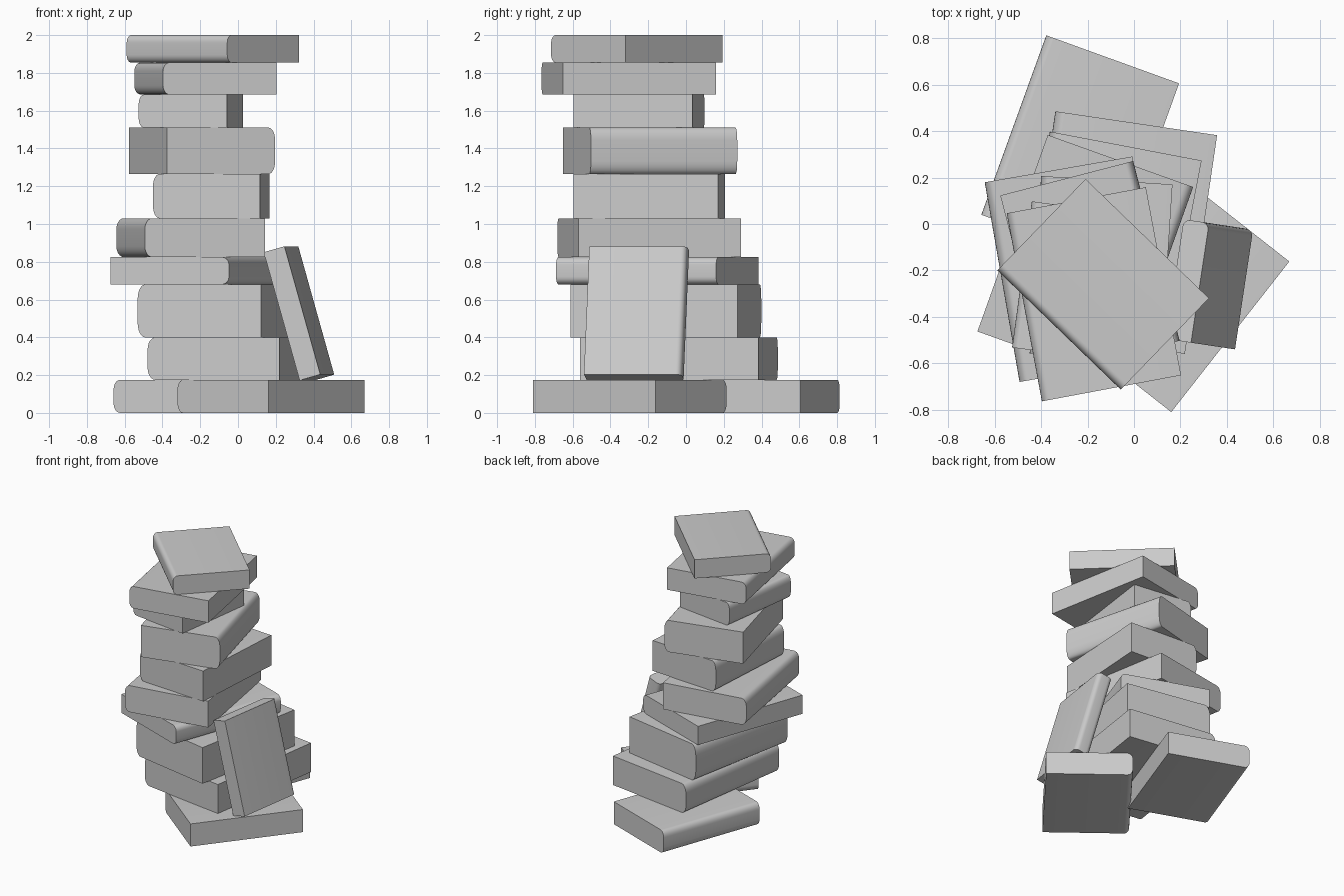
import bpy
import bmesh
from math import radians, sin, cos, pi

# Remove the default cube only
cube = bpy.data.objects.get("Cube")
if cube:
    bpy.data.objects.remove(cube, do_unlink=True)

# One plain grey for every book
GREY = (0.6, 0.6, 0.6, 1.0)
grey = bpy.data.materials.new("plain grey")
grey.use_nodes = True
grey.diffuse_color = GREY
grey.node_tree.nodes["Principled BSDF"].inputs["Base Color"].default_value = GREY

WIDTH_RATIO = 0.74   # cover width relative to spine length
SPINE_DEPTH = 0.06   # how far the rounding reaches into the cover
SPINE_ROUND = 0.28   # how much of the thickness each rounded edge takes
STEPS = 6


def cross_section(width, thickness):
    """Book outline seen along the spine: square fore edge, rounded spine at -x."""
    half_w, half_t = width / 2, thickness / 2
    depth, rise = width * SPINE_DEPTH, thickness * SPINE_ROUND
    upper = []
    for i in range(STEPS + 1):
        a = pi / 2 * i / STEPS
        upper.append((-half_w + depth - depth * sin(a),
                      half_t - rise + rise * cos(a)))
    lower = [(x, -z) for x, z in reversed(upper)]
    return [(half_w, half_t)] + upper + lower + [(half_w, -half_t)]


def add_book(name, location, length, thickness, turn, tilt=0):
    """Extrude the cross-section along the spine and place the book."""
    bm = bmesh.new()
    outline = cross_section(length * WIDTH_RATIO, thickness)
    end = bm.faces.new([bm.verts.new((x, -length / 2, z)) for x, z in outline])
    result = bmesh.ops.extrude_face_region(bm, geom=[end], use_keep_orig=True)
    moved = [v for v in result["geom"] if isinstance(v, bmesh.types.BMVert)]
    bmesh.ops.translate(bm, verts=moved, vec=(0, length, 0))
    bmesh.ops.recalc_face_normals(bm, faces=bm.faces)

    mesh = bpy.data.meshes.new(name)
    bm.to_mesh(mesh)
    bm.free()
    mesh.materials.append(grey)
    book = bpy.data.objects.new(name, mesh)
    bpy.context.collection.objects.link(book)
    book.location = location
    book.rotation_euler = (radians(tilt), 0, radians(turn))

    # Smooth spine, crisp cover edges
    bpy.ops.object.select_all(action="DESELECT")
    book.select_set(True)
    bpy.context.view_layer.objects.active = book
    bpy.ops.object.shade_smooth_by_angle(angle=radians(35))
    return book


# Stack from the bottom up: centre x, centre y, length, thickness, turn
stack = [
    (0.175, -0.298, 0.825, 0.175, -38.1),
    (-0.06, -0.037, 0.953, 0.225, -8.4),
    (-0.12, -0.106, 0.9, 0.28, -10.8),
    (-0.21, -0.152, 0.9, 0.145, 160.3),
    (-0.25, -0.195, 0.874, 0.205, 9.9),
    (-0.142, -0.194, 0.767, 0.235, -3.7),
    (-0.19, -0.19, 0.8, 0.245, 194.5),
    (-0.25, -0.249, 0.636, 0.175, -7.7),
    (-0.173, -0.303, 0.825, 0.17, 10.6),
    (-0.133, -0.26, 0.74, 0.145, 46),
]
base = 0
for number, (x, y, length, thickness, turn) in enumerate(stack, start=1):
    add_book(f"stacked_book_{number}", (x, y, base + thickness / 2),
             length, thickness, turn)
    base += thickness

# Second book on the ground, at the back
add_book("rear_ground_book", (-0.232, 0.323, 0.0875), 0.823, 0.175, -19.9)

# Book leaning against the side of the stack
add_book("leaning_book", (0.325, -0.26, 0.527), 0.705, 0.115, -98.6, tilt=105.8)
